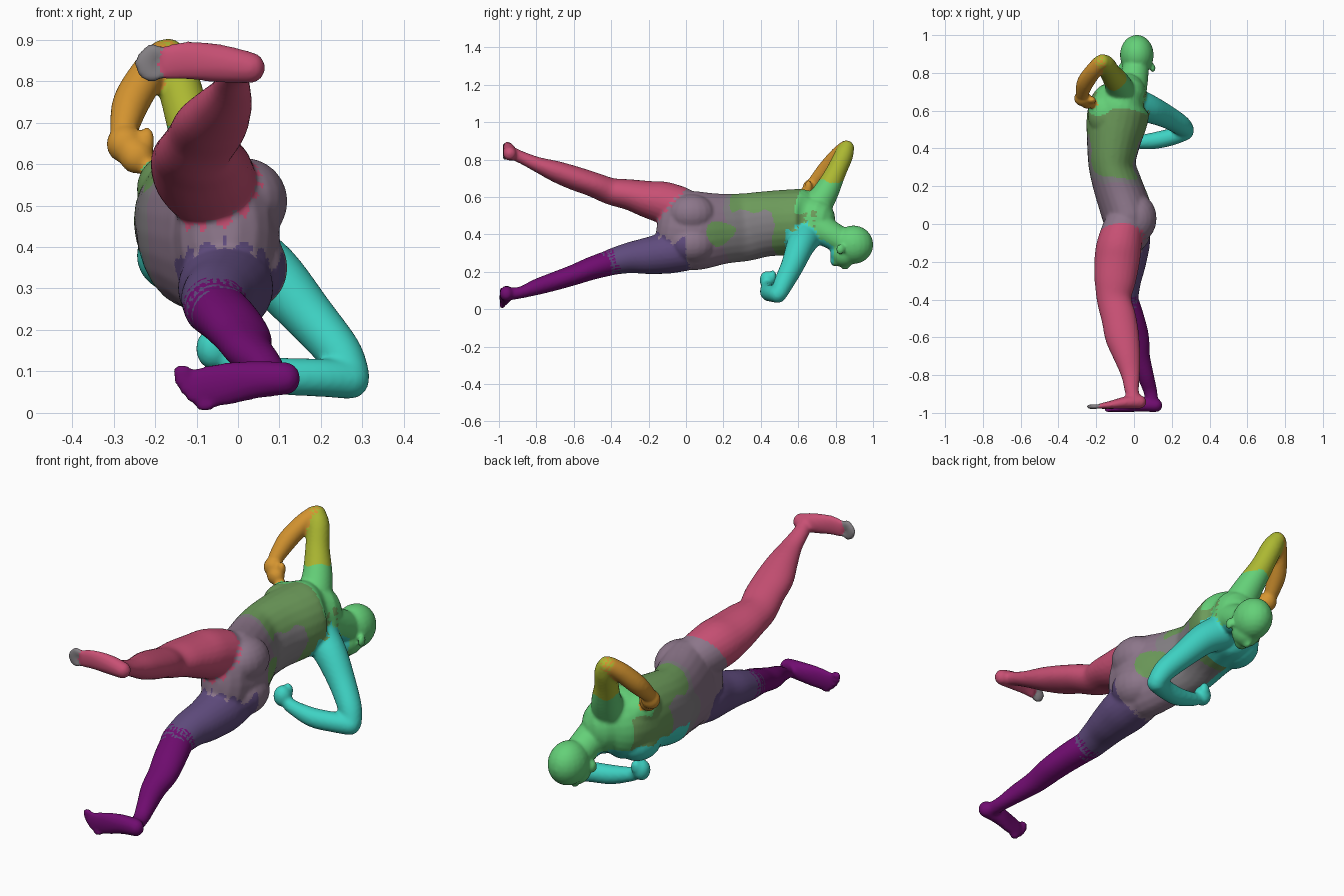
import bpy, bmesh, math
from mathutils import Vector, Matrix, kdtree

if "Cube" in bpy.data.objects:
    bpy.data.objects.remove(bpy.data.objects["Cube"])

PALETTE = {
    "mint": (100, 208, 120), "cyan": (62, 210, 195), "lime": (172, 184, 50),
    "orange": (212, 148, 48), "pink": (200, 80, 116), "mauve": (140, 118, 138),
    "grey": (132, 128, 132), "moss": (108, 154, 90), "violet": (95, 75, 125),
    "purple": (112, 12, 112)}
NAMES = list(PALETTE)


def linear(c):
    c /= 255
    return c / 12.92 if c < 0.04 else ((c + 0.055) / 1.055) ** 2.4


mesh = bpy.data.meshes.new("body")
for name, rgb in PALETTE.items():
    mat = bpy.data.materials.new(name)
    mat.diffuse_color = (*[linear(c) for c in rgb], 1)
    mat.use_nodes = True
    mat.node_tree.nodes["Principled BSDF"].inputs["Base Color"].default_value = mat.diffuse_color
    mesh.materials.append(mat)

bm = bmesh.new()
samples = []  # (position, part) pairs used to colour the skin


def loft(part, pts, steps=5, seg=24):
    """Rounded tube through (x, y, z, side radius, up radius) points."""
    rows = [(Vector(p[:3]), p[3], p[-1]) for p in pts]
    path = []
    for i in range(len(rows) - 1):
        a, b, c, d = [rows[min(max(i + k, 0), len(rows) - 1)] for k in (-1, 0, 1, 2)]
        for s in range(steps):
            t = s / steps
            path.append([0.5 * (2 * q + (r - p) * t + (2 * p - 5 * q + 4 * r - u) * t * t
                                + (3 * q - p - 3 * r + u) * t ** 3)
                         for p, q, r, u in zip(a, b, c, d)])
    path.append(list(rows[-1]))
    # Rounded ends
    t0 = (path[0][0] - path[1][0]).normalized()
    t1 = (path[-1][0] - path[-2][0]).normalized()
    for end, t in ((0, t0), (-1, t1)):
        p, ra, rb = path[end]
        r = min(ra, rb)
        for ang in (25, 50, 75):
            k, h = math.cos(math.radians(ang)), math.sin(math.radians(ang))
            ring = [p + t * r * h, ra * k, rb * k]
            path.insert(0, ring) if end == 0 else path.append(ring)
    rings = []
    for i, (p, ra, rb) in enumerate(path):
        t = (path[min(i + 1, len(path) - 1)][0] - path[max(i - 1, 0)][0]).normalized()
        side = t.cross(Vector((0, 0, 1))).normalized()
        up = side.cross(t)
        ring = []
        for k in range(seg):
            a = 2 * math.pi * k / seg
            ring.append(bm.verts.new(p + side * ra * math.cos(a) + up * rb * math.sin(a)))
        rings.append(ring)
        samples.extend((v.co.copy(), part) for v in ring)
    for a, b in zip(rings, rings[1:]):
        for k in range(seg):
            bm.faces.new((a[k], a[k - 1], b[k - 1], b[k]))
    bm.faces.new(rings[0])
    bm.faces.new(rings[-1][::-1])


def blob(part, loc, size):
    """Ellipsoid."""
    m = Matrix.Translation(loc) @ Matrix.Diagonal((*size, 1))
    for v in bmesh.ops.create_uvsphere(bm, u_segments=20, v_segments=12, radius=1, matrix=m)["verts"]:
        samples.append((v.co.copy(), part))


# Torso: pelvis, waist, ribcage, shoulders
loft("torso", [(-.03, -.04, .43, .12, .20), (-.035, .05, .42, .135, .212),
               (-.085, .2, .43, .13, .188), (-.115, .31, .438, .125, .182),
               (-.11, .42, .455, .14, .175), (-.09, .55, .465, .162, .175),
               (-.07, .64, .47, .155, .17), (-.045, .69, .47, .11, .13)])
for z in (.51, .35):
    blob("torso", (.015, .03, z), (.105, .13, .105))      # buttocks
    blob("torso", (-.15, .58, z + .03), (.095, .12, .09))  # chest

# Neck, head, jaw, nose and ears
loft("mint", [(-.02, .68, .45, .085), (0, .77, .40, .075), (.01, .84, .36, .07)])
blob("mint", (.015, .895, .345), (.09, .107, .103))
blob("mint", (.01, .845, .30), (.07, .075, .075))
blob("mint", (.005, .80, .258), (.035, .03, .03))
blob("mint", (.01, .85, .228), (.015, .025, .018))
for x in (-.07, .1):
    blob("mint", (x, .825, .32), (.014, .024, .028))

# Raised leg and foot
loft("pink", [(-.06, -.03, .545, .11, .11), (-.08, -.12, .57, .12, .112), (-.09, -.2, .587, .12, .1),
              (-.1, -.3, .612, .11, .083), (-.105, -.4, .63, .092, .072), (-.08, -.5, .668, .092, .066),
              (-.062, -.6, .702, .09, .064), (-.037, -.7, .738, .072, .056), (-.018, -.8, .776, .05, .04),
              (-.012, -.88, .812, .038, .033), (0, -.935, .835, .034, .034)])
loft("pink", [(.03, -.942, .832, .036, .038), (-.04, -.945, .842, .033, .046),
              (-.12, -.957, .85, .022, .047), (-.175, -.964, .843, .015, .042)])
# Supporting leg and foot
loft("violet", [(-.03, 0, .31, .11, .105), (-.03, -.1, .30, .115, .11), (-.035, -.2, .286, .1, .099),
                (-.05, -.3, .275, .088, .083), (-.055, -.4, .252, .076, .07)])
loft("purple", [(-.055, -.39, .253, .074, .07), (-.02, -.5, .22, .075, .062), (.01, -.6, .183, .07, .055),
                (.027, -.7, .15, .058, .05), (.06, -.8, .118, .045, .043), (.085, -.88, .09, .037, .032),
                (.095, -.94, .082, .034, .034)])
loft("purple", [(.115, -.96, .083, .036, .04), (.04, -.96, .08, .034, .046),
                (-.04, -.972, .068, .024, .052), (-.1, -.98, .06, .017, .047)])
# Toes
for i in range(5):
    k = i / 4
    r = .017 - .004 * k
    blob("grey", (-.205 - .02 * math.sin(k * 3), -.967, .873 - .062 * k), (.028, .014, r))
    blob("purple", (-.135 + .055 * k * k, -.982, .1 - .083 * k), (.024, .015, r))

# Supporting arm with fist
loft("cyan", [(.0, .64, .39, .085), (.08, .61, .335, .075), (.17, .57, .235, .062),
              (.245, .525, .145, .054), (.272, .5, .09, .046)])
loft("cyan", [(.27, .49, .08, .047), (.2, .462, .085, .046), (.1, .44, .09, .044),
              (0, .432, .115, .033), (-.03, .432, .13, .03)])
blob("cyan", (-.06, .435, .155), (.042, .042, .05))
blob("cyan", (-.05, .465, .175), (.025, .018, .035))
# Upper arm and forearm with fist
loft("lime", [(-.07, .7, .55, .08), (-.09, .75, .63, .068), (-.125, .80, .73, .055),
              (-.15, .842, .82, .051), (-.168, .858, .862, .042)])
loft("orange", [(-.18, .852, .86, .041), (-.215, .81, .82, .044), (-.257, .75, .75, .045),
                (-.275, .69, .685, .035)])
blob("orange", (-.272, .665, .648), (.046, .042, .046))
blob("orange", (-.245, .645, .618), (.042, .036, .042))
blob("orange", (-.22, .655, .655), (.02, .02, .035))

bmesh.ops.recalc_face_normals(bm, faces=bm.faces)
bm.to_mesh(mesh)
bm.free()
body = bpy.data.objects.new("body", mesh)
bpy.context.collection.objects.link(body)
bpy.context.view_layer.objects.active = body
body.select_set(True)

# Blend all parts into one smooth skin
mod = body.modifiers.new("skin", 'REMESH')
mod.mode, mod.voxel_size = 'VOXEL', 0.008
bpy.ops.object.modifier_apply(modifier="skin")
mod = body.modifiers.new("relax", 'SMOOTH')
mod.factor, mod.iterations = 0.5, 7
bpy.ops.object.modifier_apply(modifier="relax")
mesh = body.data
if len(mesh.materials) < len(NAMES):
    mesh.materials.clear()
    for n in NAMES:
        mesh.materials.append(bpy.data.materials[n])

tree = kdtree.KDTree(len(samples))
for i, (co, _) in enumerate(samples):
    tree.insert(co, i)
tree.balance()


def colour(c):
    """Colour by nearest part, with patches on the trunk."""
    part = samples[tree.find(c)[1]][1]
    x, y, z = c
    w = .015 * math.sin(31 * z + 9 * x) + .012 * math.sin(47 * y + 20 * x)  # wavy borders
    if part == "pink" and y > (z - .64) * .55:
        part = "torso"
    if part == "lime" and z < .67 + w:
        part = "mint"
    if part == "violet" and y > -.02 + (.3 - z) * .5 + w:
        part = "torso"
    if part == "torso" and y < 0 and z < .37 + w:
        part = "violet"
    if part == "mint" and y < .79 and z < .37 and x < .06:
        part = "cyan"
    if part != "torso":
        return part
    if y > .7 or (y > .6 + w and z > .53 + w):
        return "cyan" if z < .38 else "mint"
    if z < .40 + w and (y > .53 or (x < -.13 and y > .3)):
        return "cyan"
    if math.hypot(y - .19, (z - .39) * .9) < .065 + w and x > -.08:
        return "moss"
    if y > .26 + w and z > .53 + w or y > .47 + w:
        return "moss"
    return "grey" if y > .22 + w else "mauve"


for p in mesh.polygons:
    p.material_index = NAMES.index(colour(p.center))
    p.use_smooth = True
